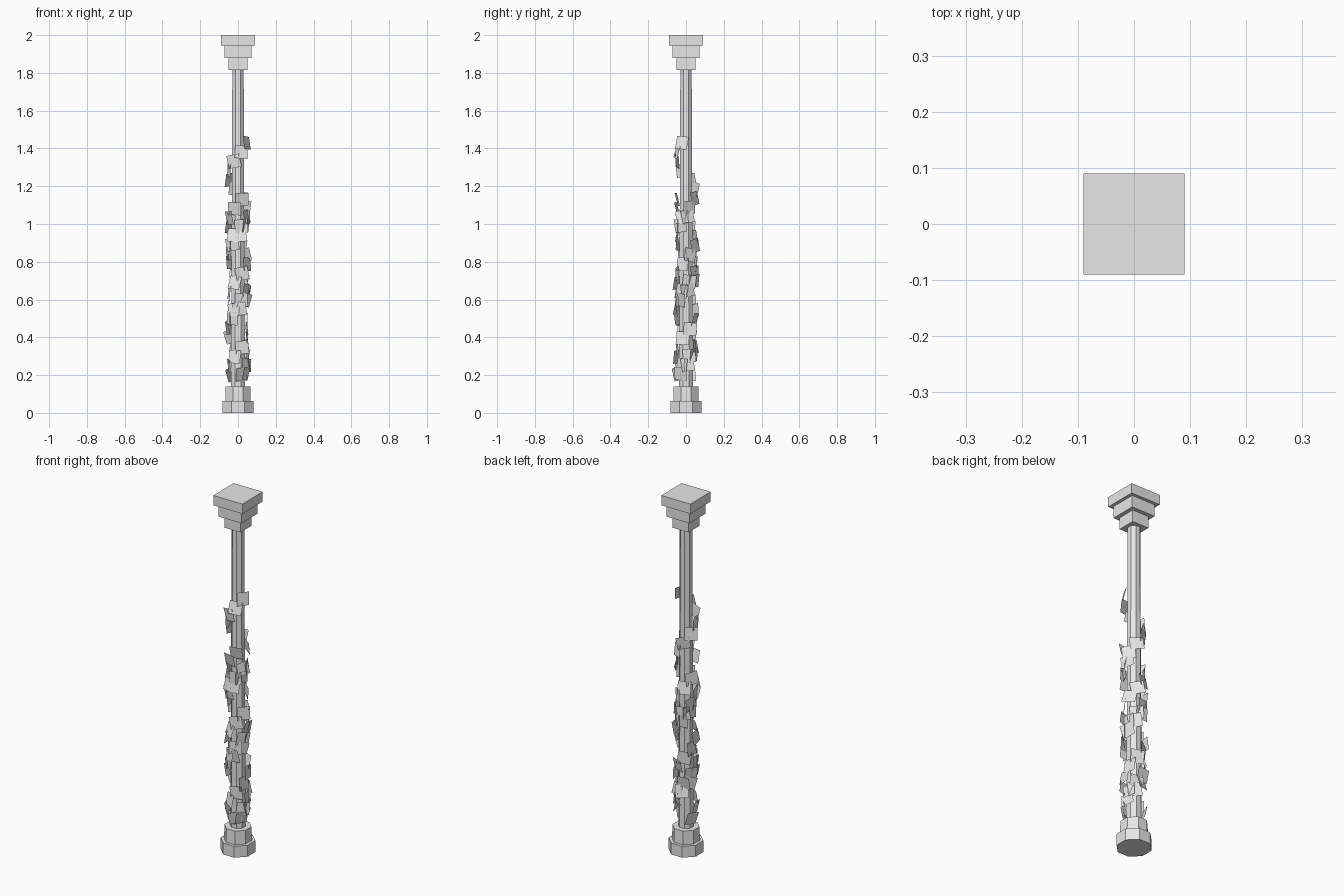
import bpy, bmesh, math, random
from mathutils import Matrix, Vector

if "Cube" in bpy.data.objects:
    bpy.data.objects.remove(bpy.data.objects["Cube"])

random.seed(4)
stone = bpy.data.materials.new("pale_grey")
stone.diffuse_color = (0.8, 0.8, 0.8, 1)
stone.use_nodes = True
stone.node_tree.nodes["Principled BSDF"].inputs["Base Color"].default_value = stone.diffuse_color


def finish(name, bm):
    me = bpy.data.meshes.new(name)
    bm.to_mesh(me)
    bm.free()
    me.materials.append(stone)
    ob = bpy.data.objects.new(name, me)
    bpy.context.collection.objects.link(ob)


def prism(name, sides, z0, z1, flat0, flat1):
    """Upright prism, sized by centre-to-flat distance, one flat facing front."""
    bm = bmesh.new()
    k = 1 / math.cos(math.pi / sides)
    bmesh.ops.create_cone(bm, cap_ends=True, segments=sides, radius1=flat0 * k,
                          radius2=flat1 * k, depth=z1 - z0)
    bmesh.ops.rotate(bm, verts=bm.verts, matrix=Matrix.Rotation(math.pi / sides, 3, 'Z'))
    bmesh.ops.translate(bm, verts=bm.verts, vec=(0, 0, (z0 + z1) / 2))
    finish(name, bm)


# Octagonal stepped base and tapering shaft
prism("base_plinth", 8, 0, 0.064, 0.083, 0.083)
prism("base_upper", 8, 0.064, 0.14, 0.067, 0.065)
prism("shaft", 8, 0.14, 1.82, 0.037, 0.030)

# Square stepped capital
prism("capital_lower", 4, 1.815, 1.88, 0.05, 0.05)
prism("capital_middle", 4, 1.88, 1.945, 0.072, 0.072)
prism("capital_top", 4, 1.945, 2.0, 0.09, 0.09)


# Ivy: square leaves winding down the shaft in three strands
def ivy(name, top, start_deg):
    bm = bmesh.new()
    z, a = top, math.radians(start_deg)
    while z > 0.16:
        tilt = (Matrix.Rotation(random.uniform(-0.2, 0.2), 4, 'X')
                @ Matrix.Rotation(random.uniform(-0.25, 0.25), 4, 'Y')
                @ Matrix.Rotation(random.uniform(-0.3, 0.3), 4, 'Z'))
        place = (Matrix.Translation((0, 0, z)) @ Matrix.Rotation(a, 4, 'Z')
                 @ Matrix.Translation((0.051, 0, 0)) @ tilt)
        h = 0.035
        vs = [bm.verts.new(place @ Vector((0, y, w)))
              for y, w in ((-h, -h), (h, -h), (h, h), (-h, h))]
        bm.faces.new(vs)
        z -= 0.049
        a -= math.radians(45)
    finish(name, bm)


ivy("ivy_long", 1.43, -25)
ivy("ivy_middle", 1.13, -65)
ivy("ivy_short", 1.04, 10)
